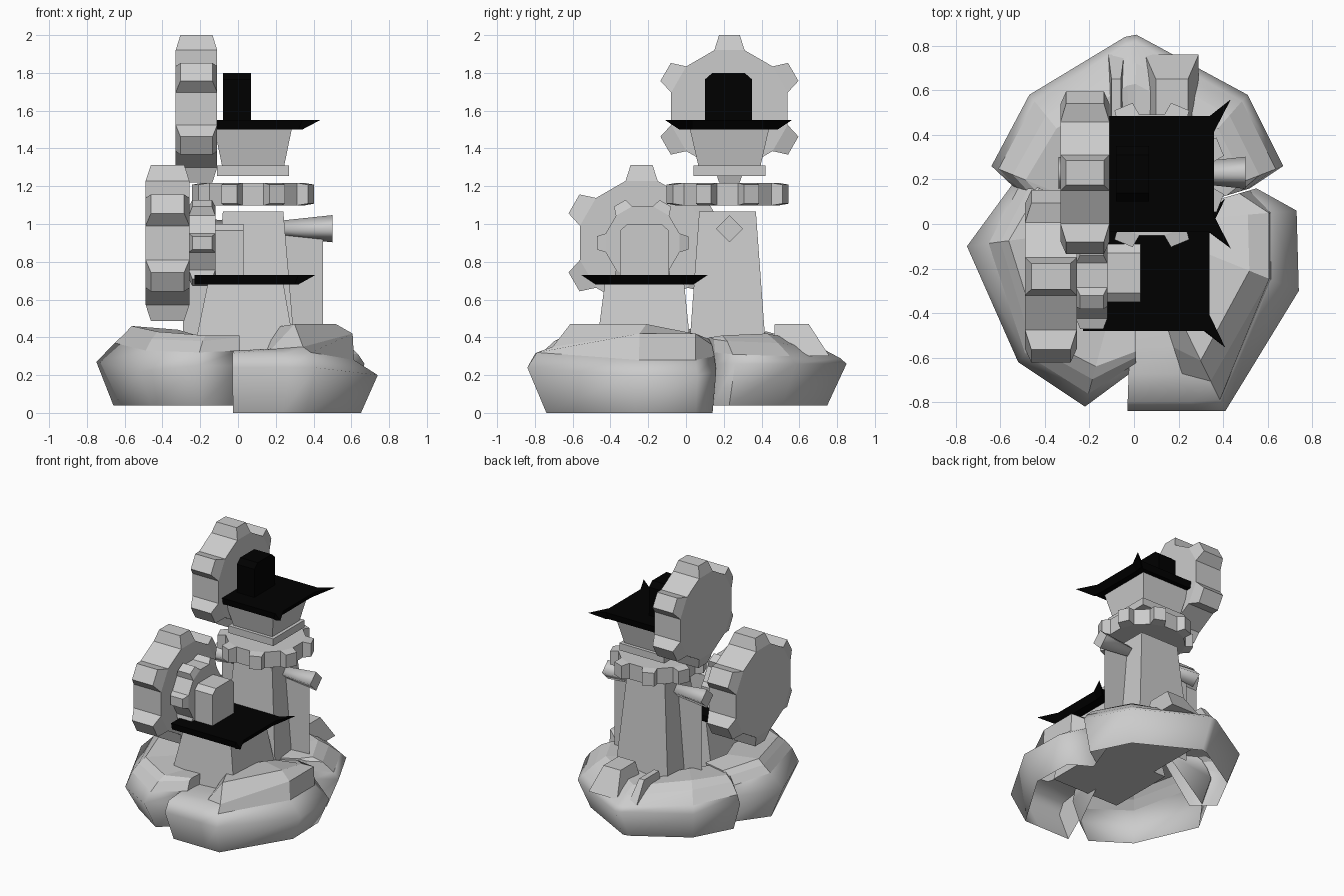
import bpy, bmesh, math
from mathutils import Vector

if "Cube" in bpy.data.objects:
    bpy.data.objects.remove(bpy.data.objects["Cube"])


def material(name, value):
    m = bpy.data.materials.new(name)
    m.diffuse_color = (value, value, value, 1)
    m.use_nodes = True
    m.node_tree.nodes["Principled BSDF"].inputs["Base Color"].default_value = m.diffuse_color
    return m


GREY = material("stone grey", 0.6)
BLACK = material("roof black", 0.0)


def finish(name, bm, mat, angle=None):
    bmesh.ops.recalc_face_normals(bm, faces=bm.faces)
    me = bpy.data.meshes.new(name)
    bm.to_mesh(me)
    bm.free()
    me.materials.append(mat)
    ob = bpy.data.objects.new(name, me)
    bpy.context.collection.objects.link(ob)
    if angle:
        bpy.context.view_layer.objects.active = ob
        ob.select_set(True)
        bpy.ops.object.shade_smooth_by_angle(angle=math.radians(angle))
        ob.select_set(False)
    return ob


def loft(name, rings, mat, angle=None, closed=True):
    """Skin rings of equal length and cap both ends; an open skin skips the last strip."""
    bm = bmesh.new()
    vs = [[bm.verts.new(p) for p in r] for r in rings]
    n = len(vs[0])
    for a, b in zip(vs, vs[1:]):
        for i in range(n if closed else n - 1):
            j = (i + 1) % n
            bm.faces.new((a[i], a[j], b[j], b[i]))
    bm.faces.new(vs[0])
    bm.faces.new(vs[-1])
    return finish(name, bm, mat, angle)


def rect(cx, cy, hx, hy, z):
    return [(cx + sx * hx, cy + sy * hy, z) for sx, sy in ((-1, -1), (1, -1), (1, 1), (-1, 1))]


def gear(name, centre, teeth, base, tip, width, tip_width, axis, turn=0.0):
    """base and tip are (half width, radius) of one tooth."""
    bm = bmesh.new()
    c = Vector(centre)

    def vert(side, radial, across, w, a):
        u = radial * math.cos(a) - across * math.sin(a)
        v = radial * math.sin(a) + across * math.cos(a)
        p = (side * w, u, v) if axis == "X" else (u, v, side * w)
        return bm.verts.new(c + Vector(p))

    sides = []
    for s in (-1, 1):
        row = []
        for k in range(teeth):
            a = turn + 2 * math.pi * k / teeth
            row.append([vert(s, base[1], -base[0], width, a), vert(s, tip[1], -tip[0], tip_width, a),
                        vert(s, tip[1], tip[0], tip_width, a), vert(s, base[1], base[0], width, a)])
        for t in row:
            bm.faces.new(t)
        bm.faces.new([v for t in row for v in (t[0], t[3])])
        sides.append([v for t in row for v in t])
    n = teeth * 4
    for i in range(n):
        j = (i + 1) % n
        bm.faces.new((sides[0][i], sides[0][j], sides[1][j], sides[1][i]))
    return finish(name, bm, GREY)


def rock(name, path, floor):
    """Hollow boulder along (x, y, widest z, rim scale, rim z, shoulder scale, shoulder z, top scale, top z)."""
    rings = []
    for x, y, mid, rs, rz, ss, sz, ts, tz in path:
        prof = ((0.88, floor), (1.0, mid), (rs, rz), (ss, sz), (ts, tz), (0.42, tz - 0.02))
        rings.append([(x * s, y * s, z) for s, z in prof])
    ob = loft(name, rings, GREY, 80, closed=False)
    for p in ob.data.polygons:  # chiselled top, rounded flank
        if p.center.z > 0.34:
            p.use_smooth = False


def roof(name, cy, z, left, right, tip):
    """Flat roof with two flared corners on the right."""
    half = [(left, 0.26, left, 0.25), (right - 0.02, 0.26, right - 0.04, 0.25),
            (tip, 0.335, right - 0.02, 0.26), (right, 0.19, right - 0.03, 0.19)]
    pts = [(a, -b, c, -d) for a, b, c, d in half] + half[::-1]
    loft(name, [[(c, cy + d, z) for a, b, c, d in pts],
                [(a, cy + b, z + 0.05) for a, b, c, d in pts]], BLACK)


def chimney(name, x0, x1, cy, hy, z0, z1, mat):
    prof = [(-hy, z0), (hy, z0), (hy, z1 - 0.035), (hy - 0.04, z1), (-hy + 0.04, z1), (-hy, z1 - 0.035)]
    loft(name, [[(x, cy + y, z) for y, z in prof] for x in (x0, x1)], mat)


# Ring of hollow boulders
rock("right_rock", [(-0.03, -0.84, 0.24, 0.95, 0.315, 0.80, 0.33, 0.66, 0.33),
                    (0.27, -0.84, 0.24, 0.95, 0.315, 0.80, 0.34, 0.66, 0.34),
                    (0.41, -0.84, 0.24, 0.94, 0.32, 0.84, 0.35, 0.73, 0.47),
                    (0.74, -0.30, 0.20, 0.83, 0.28, 0.82, 0.42, 0.70, 0.47),
                    (0.73, 0.06, 0.20, 0.84, 0.28, 0.83, 0.42, 0.70, 0.42),
                    (0.55, 0.16, 0.22, 0.94, 0.30, 0.86, 0.36, 0.76, 0.39)], 0.0)
rock("back_rock", [(0.52, 0.16, 0.26, 0.96, 0.32, 0.92, 0.39, 0.80, 0.40),
                   (0.67, 0.26, 0.26, 0.95, 0.31, 0.84, 0.38, 0.74, 0.41),
                   (0.51, 0.58, 0.26, 0.95, 0.30, 0.84, 0.37, 0.74, 0.42),
                   (0.01, 0.85, 0.26, 0.96, 0.29, 0.85, 0.34, 0.74, 0.38),
                   (-0.04, 0.84, 0.26, 0.96, 0.29, 0.85, 0.34, 0.74, 0.38),
                   (-0.47, 0.58, 0.26, 0.95, 0.31, 0.84, 0.39, 0.74, 0.43),
                   (-0.64, 0.26, 0.26, 0.95, 0.32, 0.85, 0.39, 0.76, 0.42),
                   (-0.48, 0.11, 0.26, 0.96, 0.34, 0.90, 0.39, 0.80, 0.40)], 0.04)
rock("left_rock", [(-0.53, 0.20, 0.26, 0.95, 0.33, 0.88, 0.39, 0.80, 0.42),
                   (-0.75, -0.10, 0.27, 0.87, 0.37, 0.80, 0.42, 0.75, 0.46),
                   (-0.52, -0.62, 0.22, 0.94, 0.33, 0.88, 0.39, 0.82, 0.43),
                   (-0.22, -0.82, 0.25, 0.93, 0.32, 0.85, 0.38, 0.78, 0.41),
                   (0.01, -0.65, 0.25, 0.96, 0.33, 0.92, 0.40, 0.88, 0.41)], 0.04)

# Loose stones on the back boulder
for label, x, hx, top in (("right", 0.17, 0.12, 0.47), ("left", -0.08, 0.035, 0.45)):
    loft(label + "_stone", [rect(x, 0.61, hx, 0.15, 0.30), rect(x, 0.56, hx * 0.6, 0.09, top)], GREY)

# Lower house
loft("lower_house", [rect(0.033, -0.226, 0.285, 0.262, 0.24), rect(0.04, -0.22, 0.20, 0.21, 0.685)], GREY)
roof("lower_roof", -0.22, 0.68, -0.23, 0.34, 0.41)
chimney("lower_chimney", -0.12, 0.03, -0.22, 0.13, 0.72, 1.0, GREY)

# Tower with paper-thin wing panel and two flared horns
TX, TY = 0.08, 0.22
loft("tower", [rect(TX, TY, 0.23, 0.21, 0.24), rect(TX, TY, 0.16, 0.15, 1.066)], GREY)
bm = bmesh.new()
bm.faces.new([bm.verts.new((TX + x, TY, z)) for x, z in ((-0.37, 0.3), (0.37, 0.3), (0.37, 0.97), (-0.37, 0.97))])
finish("wing_panel", bm, GREY)
for side, label in ((1, "right"), (-1, "left")):
    loft(label + "_horn", [[(TX + side * d, TY + 0.01 + r * math.cos(k * math.pi / 2),
                             0.975 + r * math.sin(k * math.pi / 2)) for k in range(4)]
                           for d, r in ((0.12, 0.04), (0.42, 0.072))], GREY, 91)

# Toothed crown and upper house
gear("crown_gear", (TX, TY, 1.158), 8, (0.052, 0.272), (0.044, 0.332), 0.06, 0.05, "Z", math.pi / 8)
loft("upper_ledge", [rect(TX, 0.23, 0.19, 0.19, 1.255), rect(TX, 0.23, 0.19, 0.19, 1.31)], GREY)
loft("upper_house", [rect(TX, 0.23, 0.165, 0.165, 1.31), rect(TX, 0.23, 0.205, 0.21, 1.505)], GREY)
roof("upper_roof", 0.225, 1.50, -0.20, 0.36, 0.435)
chimney("upper_chimney", -0.08, 0.068, 0.225, 0.125, 1.54, 1.80, BLACK)

# Upright gears on the left
gear("upper_gear", (-0.22, 0.23, 1.61), 6, (0.08, 0.31), (0.055, 0.39), 0.11, 0.085, "X", math.pi / 2)
gear("lower_gear", (-0.373, -0.235, 0.90), 6, (0.085, 0.328), (0.058, 0.413), 0.116, 0.088, "X", math.pi / 2)
gear("small_gear", (-0.19, -0.23, 0.90), 6, (0.05, 0.195), (0.035, 0.242), 0.07, 0.052, "X")
